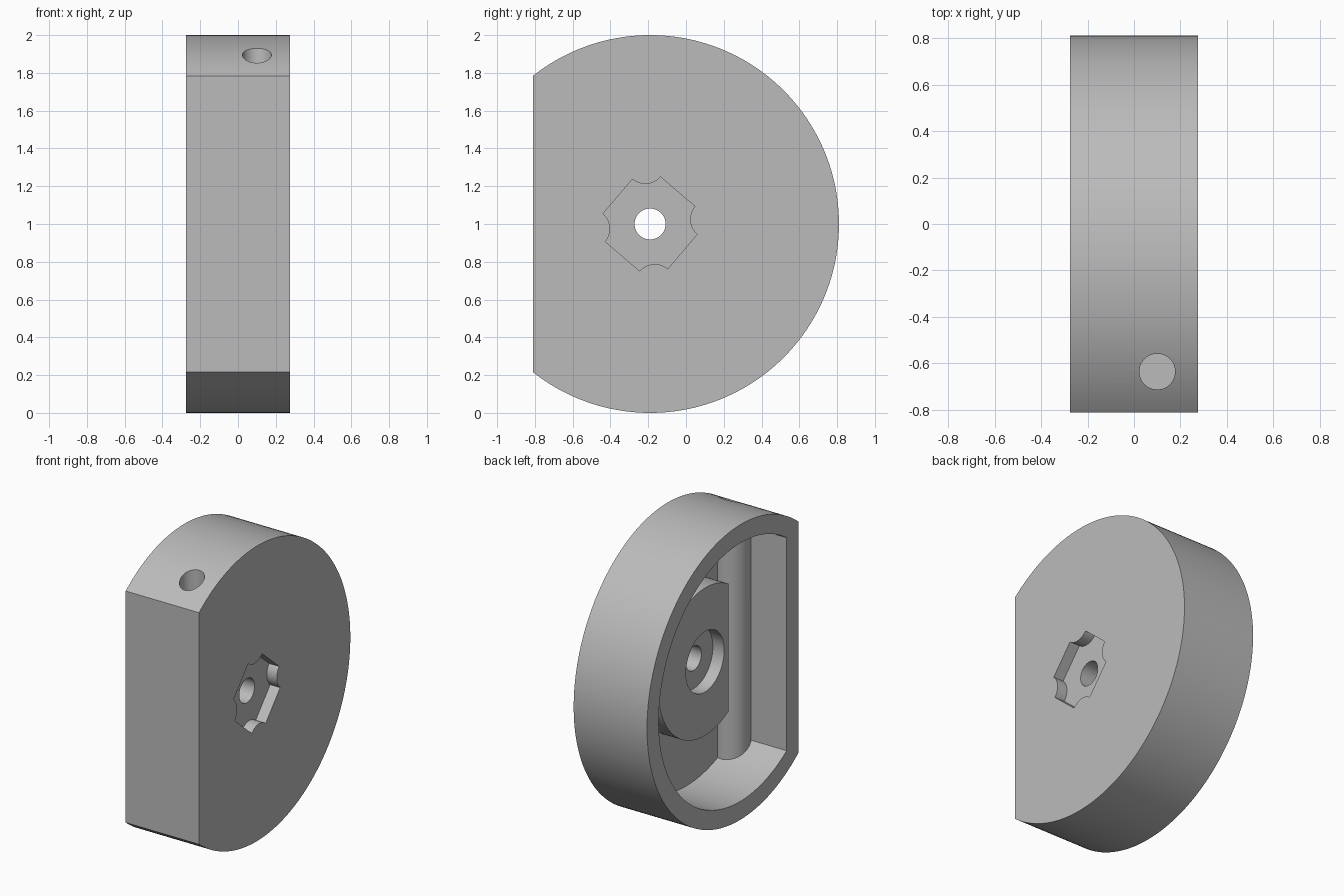
import bpy, bmesh, math
from mathutils import Vector

if "Cube" in bpy.data.objects:
    bpy.data.objects.remove(bpy.data.objects["Cube"])

CY, CZ = -0.19, 1.0          # axis of the round housing
X0, X1 = -0.275, 0.275       # open side, closed side

grey = bpy.data.materials.new("grey")
grey.diffuse_color = (0.5, 0.5, 0.5, 1)
grey.use_nodes = True
grey.node_tree.nodes["Principled BSDF"].inputs["Base Color"].default_value = grey.diffuse_color


def prism(name, points, axis, a, b):
    """Extrude a 2D outline from a to b along x (points are y,z) or z (points are x,y)."""
    place = (lambda p, t: (t, p[0], p[1])) if axis == 'x' else (lambda p, t: (p[0], p[1], t))
    bm = bmesh.new()
    face = bm.faces.new([bm.verts.new(place(p, a)) for p in points])
    out = bmesh.ops.extrude_face_region(bm, geom=[face])
    shift = Vector(place((0, 0), b - a))
    bmesh.ops.translate(bm, vec=shift, verts=[v for v in out['geom'] if isinstance(v, bmesh.types.BMVert)])
    bmesh.ops.recalc_face_normals(bm, faces=bm.faces)
    mesh = bpy.data.meshes.new(name)
    bm.to_mesh(mesh)
    bm.free()
    obj = bpy.data.objects.new(name, mesh)
    obj.data.materials.append(grey)
    bpy.context.collection.objects.link(obj)
    return obj


def circle(cx, cy, r, n=64):
    return [(cx + r * math.cos(2 * math.pi * i / n), cy + r * math.sin(2 * math.pi * i / n)) for i in range(n)]


def d_shape(r, flat_y, n=128):
    """Circle about the housing axis, cut straight at y = flat_y."""
    end = math.acos((flat_y - CY) / r)
    return [(CY + r * math.cos(t), CZ + r * math.sin(t))
            for t in (-end + 2 * end * i / n for i in range(n + 1))]


def notched_square():
    """Turned square with a concave round bite at each corner."""
    half, bite, n = 0.225, 0.105, 12
    corner = half * math.sqrt(2)
    pts = []
    for k in range(4):
        a = math.radians(4.5 + 90 * k)
        for i in range(n + 1):
            t = a + math.pi + math.radians(45 - 90 * i / n)
            pts.append((CY + corner * math.cos(a) + bite * math.cos(t),
                        CZ + corner * math.sin(a) + bite * math.sin(t)))
    return pts


def combine(target, tool, operation):
    mod = target.modifiers.new(operation.lower(), 'BOOLEAN')
    mod.operation, mod.solver, mod.object = operation, 'EXACT', tool
    bpy.context.view_layer.objects.active = target
    bpy.ops.object.modifier_apply(modifier=mod.name)
    bpy.data.objects.remove(tool)


# Round housing with a flat front, hollow from the left side
housing = prism("housing", d_shape(1.0, -0.81), 'x', X0, X1)
combine(housing, prism("cavity", d_shape(0.875, -0.685), 'x', X0 - 0.1, 0.125), 'DIFFERENCE')

# Central boss and upright tube inside the cavity
combine(housing, prism("boss", d_shape(0.5, -0.44, 96), 'x', -0.01, 0.16), 'UNION')
combine(housing, prism("tube", circle(0.1, -0.635, 0.12), 'z', 0.18, 1.82), 'UNION')

# Counterbore, notched pocket, axle hole and blind hole down the tube
cutters = [
    prism("counterbore", circle(CY, CZ, 0.205), 'x', X0, 0.075),
    prism("pocket", notched_square(), 'x', 0.2, X1 + 0.1),
    prism("axle_hole", circle(CY, CZ, 0.082, 48), 'x', X0, X1 + 0.1),
    prism("tube_hole", circle(0.1, -0.635, 0.077, 48), 'z', 0.25, 2.1),
]
for cutter in cutters:
    combine(housing, cutter, 'DIFFERENCE')

# Smooth curved walls, sharp edges kept
bpy.ops.object.select_all(action='DESELECT')
housing.select_set(True)
bpy.context.view_layer.objects.active = housing
bpy.ops.object.shade_smooth_by_angle(angle=math.radians(30))
